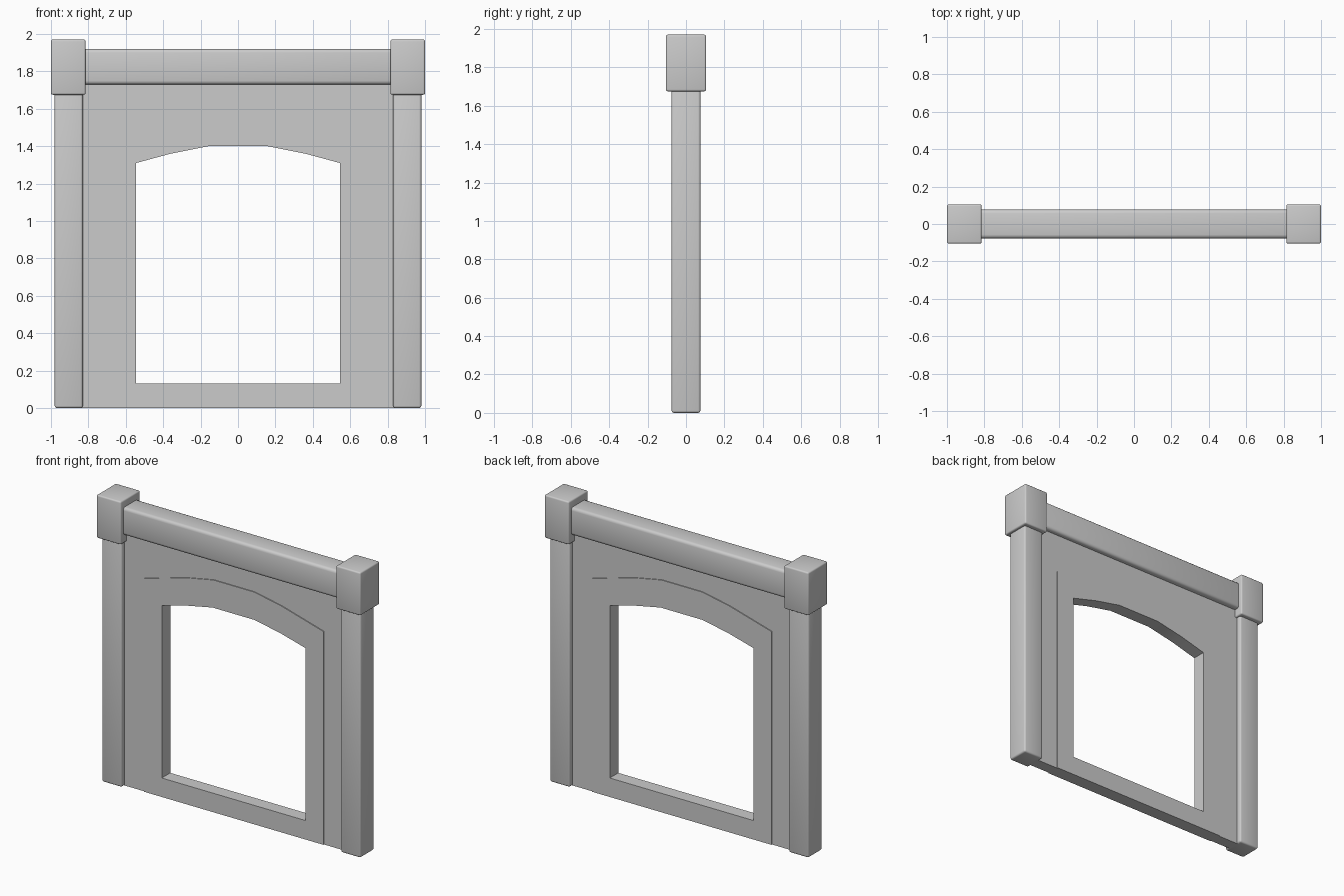
import bpy
import bmesh

cube = bpy.data.objects.get("Cube")
if cube:
    bpy.data.objects.remove(cube, do_unlink=True)

stone = bpy.data.materials.new("plain_grey")
stone.use_nodes = True
GREY = (0.6, 0.6, 0.6, 1)
stone.diffuse_color = GREY
stone.node_tree.nodes["Principled BSDF"].inputs["Base Color"].default_value = GREY


def finish(name, bm, bevel=0.0, segments=3):
    """Turn a bmesh into a shaded object with optional rounded edges."""
    bmesh.ops.recalc_face_normals(bm, faces=bm.faces)
    mesh = bpy.data.meshes.new(name)
    bm.to_mesh(mesh)
    bm.free()
    mesh.materials.append(stone)
    obj = bpy.data.objects.new(name, mesh)
    bpy.context.collection.objects.link(obj)
    bpy.ops.object.select_all(action="DESELECT")
    obj.select_set(True)
    bpy.context.view_layer.objects.active = obj
    if bevel:
        mod = obj.modifiers.new("rounded_edges", "BEVEL")
        mod.width = bevel
        mod.segments = segments
        bpy.ops.object.modifier_apply(modifier=mod.name)
    bpy.ops.object.shade_smooth_by_angle(angle=0.6)
    return obj


def box(name, x, y, z, bevel):
    """Box from (low, high) ranges on x and z, and half depth y."""
    bm = bmesh.new()
    bmesh.ops.create_cube(bm, size=1)
    for v in bm.verts:
        v.co.x = x[1] if v.co.x > 0 else x[0]
        v.co.y = y if v.co.y > 0 else -y
        v.co.z = z[1] if v.co.z > 0 else z[0]
    return finish(name, bm, bevel)


def mirrored(half):
    """Complete a left-hand profile with its mirror image."""
    return half + [(-x, z) for x, z in reversed(half)]


def band(name, outer, inner, depth, closed):
    """Slab filling the space between two matching outlines."""
    bm = bmesh.new()
    outs = [bm.verts.new((x, -depth, z)) for x, z in outer]
    ins = [bm.verts.new((x, -depth, z)) for x, z in inner]
    count = len(outs)
    for i in range(count if closed else count - 1):
        j = (i + 1) % count
        bm.faces.new((outs[i], outs[j], ins[j], ins[i]))
    ext = bmesh.ops.extrude_face_region(bm, geom=bm.faces[:], use_keep_orig=True)
    for v in ext["geom"]:
        if isinstance(v, bmesh.types.BMVert):
            v.co.y = depth
    return finish(name, bm)


# Shared arch outlines
arch = mirrored([(-0.68, 0), (-0.68, 1.46), (-0.36, 1.55), (-0.155, 1.59)])
opening = mirrored([(-0.545, 0.13), (-0.545, 1.31), (-0.36, 1.36), (-0.16, 1.40)])
wall_edge = mirrored([(-0.85, 0), (-0.85, 1.76), (-0.36, 1.76), (-0.155, 1.76)])

# Wall panel and the raised arched frame with its sill
band("wall_panel", wall_edge, arch, 0.04, False)
band("arched_frame", arch, opening, 0.046, True)

# Top beam
box("top_beam", (-0.85, 0.85), 0.077, (1.73, 1.92), 0.02)

# Corner posts and their caps
for side, name in ((-1, "right"), (1, "left")):
    def span(a, b):
        return sorted((side * a, side * b))
    box(name + "_post", span(0.83, 0.98), 0.075, (0, 1.70), 0.012)
    box(name + "_cap", span(0.815, 1.0), 0.105, (1.675, 1.97), 0.01)
